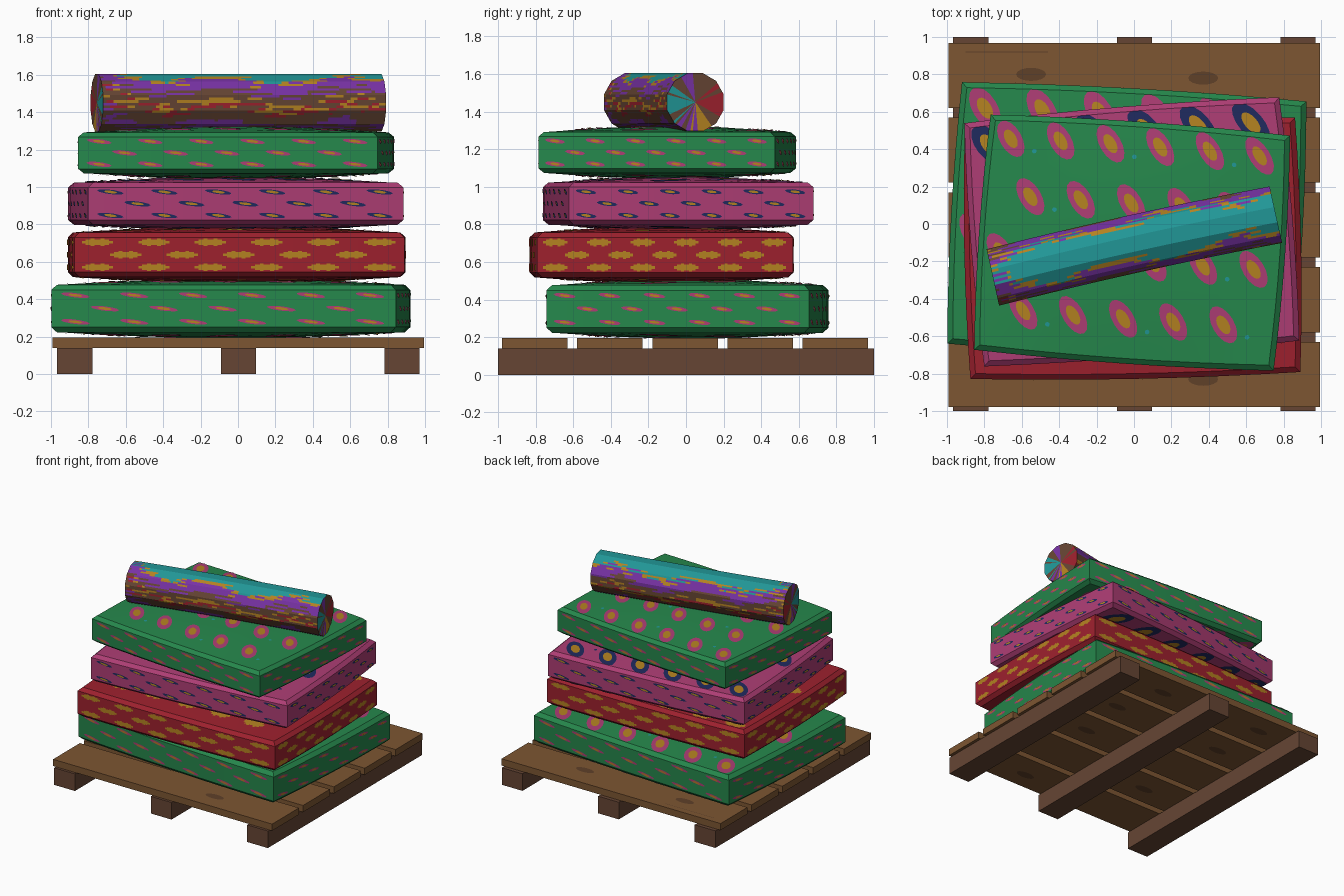
import bpy, math
from math import sin, cos, pi, radians
from mathutils import Vector, Matrix

if "Cube" in bpy.data.objects:
    bpy.data.objects.remove(bpy.data.objects["Cube"])

COLOURS = {
    "green": (.019, .245, .072), "pink": (.42, .047, .175), "red": (.34, .015, .027),
    "gold": (.456, .223, .015), "navy": (.014, .023, .112), "teal": (.015, .305, .305),
    "purple": (.188, .032, .376), "plank_brown": (.205, .093, .032),
    "dark_brown": (.133, .06, .034), "knot_brown": (.115, .052, .022)}
MATS = {}
for n, c in COLOURS.items():
    MATS[n] = bpy.data.materials.new(n)
    MATS[n].diffuse_color = (*c, 1)


class Builder:
    """Collects coloured faces and turns them into one object."""
    def __init__(self):
        self.v, self.f, self.m, self.names = [], [], [], []

    def face(self, pts, colour):
        if colour not in self.names:
            self.names.append(colour)
        i = len(self.v)
        self.v += [tuple(p) for p in pts]
        self.f.append(list(range(i, i + len(pts))))
        self.m.append(self.names.index(colour))

    def finish(self, name, matrix=Matrix(), smooth=None):
        me = bpy.data.meshes.new(name)
        me.from_pydata(self.v, [], self.f)
        for n in self.names:
            me.materials.append(MATS[n])
        for p, m in zip(me.polygons, self.m):
            p.material_index = m
        ob = bpy.data.objects.new(name, me)
        bpy.context.collection.objects.link(ob)
        ob.matrix_world = matrix
        if smooth:
            import bmesh
            bm = bmesh.new()
            bm.from_mesh(me)
            bmesh.ops.remove_doubles(bm, verts=bm.verts, dist=1e-5)
            bm.to_mesh(me)
            bm.free()
            bpy.ops.object.select_all(action='DESELECT')
            ob.select_set(True)
            bpy.context.view_layer.objects.active = ob
            bpy.ops.object.shade_smooth_by_angle(angle=radians(smooth))
        return ob


def box(name, x0, x1, y0, y1, z0, z1, colour):
    bpy.ops.mesh.primitive_cube_add(size=1, location=((x0+x1)/2, (y0+y1)/2, (z0+z1)/2))
    ob = bpy.context.object
    ob.name = name
    ob.scale = (x1-x0, y1-y0, z1-z0)
    ob.data.materials.append(MATS[colour])


def ellipse(a, b, tilt=0, n=16):
    t = radians(tilt)
    return [(a*cos(q)*cos(t) - b*sin(q)*sin(t), a*cos(q)*sin(t) + b*sin(q)*cos(t))
            for q in (2*pi*i/n for i in range(n))]


# Pallet: three runners and five planks with knots
for i, x in enumerate((-.873, .003, .877)):
    box(f"pallet_runner_{i+1}", x-.094, x+.094, -1, 1, 0, .14, "dark_brown")
for i in range(5):
    y = -.805 + i*.4
    box(f"pallet_plank_{i+1}", -.992, .995, y-.174, y+.174, .14, .195, "plank_brown")
knots = Builder()
for x, y in ((.37, .78), (.37, -.83), (-.45, -.42), (.45, -.02), (-.5, .38), (-.55, .8), (.5, .4)):
    for z, s in ((.197, 1), (.138, -1)):
        knots.face([(x+p, y+s*q, z) for p, q in ellipse(.08, .035)], "knot_brown")
knots.face([(-.9, .918, .197), (-.46, .918, .197), (-.46, .923, .197), (-.9, .923, .197)], "knot_brown")
knots.finish("pallet_knots")

# Woven medallion outline with stepped ends (unit size)
Q = [(1, .35), (.75, .35), (.75, .75), (.45, .75), (.45, 1), (.2, 1), (.2, .7)]
MEDAL = (Q + [(-x, y) for x, y in reversed(Q)] + [(-x, -y) for x, y in Q]
         + [(x, -y) for x, y in reversed(Q)])


def scaled(shape, a, b):
    return [(x*a, y*b) for x, y in shape]


def cushion(name, cx, cy, angle, w, d, z0, z1, base, motif):
    hx, hy, cz = w/2, d/2, (z0+z1)/2
    he = (z1-z0)/2 - .03
    inset, bow, N = .028, .018, 8

    def top(u, v, sgn, off=0):
        u, v = max(-1, min(1, u)), max(-1, min(1, v))
        return Vector((u*(hx-inset+bow*(1-v*v)), v*(hy-inset+bow*(1-u*u)),
                       sgn*(he + .03*(1-u*u)*(1-v*v) + off)))

    def side(k, s, z, ins=0, off=0):
        a, b = (hx, hy) if k % 2 == 0 else (hy, hx)
        s = max(-1, min(1, s))
        p = Vector((s*(a-ins), -(b-ins+bow*(1-s*s)+off), z))
        return Matrix.Rotation(k*pi/2, 3, 'Z') @ p

    # padded body
    body = Builder()
    g = [-1 + 2*i/N for i in range(N+1)]
    rings = [(-he, inset), (-he*.78, 0), (he*.78, 0), (he, inset)]
    for a, b in zip(g, g[1:]):
        for c, e in zip(g, g[1:]):
            quad = [(a, c), (b, c), (b, e), (a, e)]
            body.face([top(u, v, 1) for u, v in quad], base)
            body.face([top(u, v, -1) for u, v in reversed(quad)], base)
        for k in range(4):
            for (za, ia), (zb, ib) in zip(rings, rings[1:]):
                body.face([side(k, a, za, ia), side(k, b, za, ia),
                           side(k, b, zb, ib), side(k, a, zb, ib)], base)
    place = Matrix.Translation((cx, cy, cz)) @ Matrix.Rotation(radians(angle), 4, 'Z')
    body.finish(name, place, 25)

    # woven pattern as thin plates on a staggered lattice
    pat = Builder()

    def on_top(u, v, shape, colour, off):
        for sgn in (1, -1):
            pts = [top(u + x/hx, v + y/hy, sgn, off) for x, y in shape]
            pat.face(pts[::sgn], colour)

    def on_side(k, s, z, shape, colour, off):
        a = hx if k % 2 == 0 else hy
        pat.face([side(k, s + x/a, z + y, 0, off) for x, y in shape], colour)

    for r in range(4):
        v = .84 - r*.5
        for c in range(6):
            u = -.88 + .342*c + (.171 if r % 2 else 0)
            if u > .97:
                continue
            if motif == "medallion":
                on_top(u, max(-.93, min(.93, v*1.12)), scaled(MEDAL, .085, .055), "gold", .003)
                continue
            f = hx/.8 * (1.12 if motif == "navy" else 1)
            on_top(u, v, ellipse(.115*f, .058*f, -55), motif, .003)
            on_top(u, v, ellipse(.058*f, .03*f, -55), "gold", .006)
            if c % 2 == 0:
                on_top(u+.17, v-.1, ellipse(.013, .013, 0, 8),
                       "teal" if base == "green" else "navy", .003)
    for k in range(4):
        for r in range(3):
            for c in range(6):
                s = -.86 + .342*c + (.171 if r == 1 else 0)
                z = (r-1)*he*.56
                if s > .95:
                    continue
                a = hx if k % 2 == 0 else hy
                if motif == "medallion":
                    on_side(k, s, z, scaled(MEDAL, .095*a, .021), "gold", .003)
                else:
                    on_side(k, s, z, ellipse(.085*a, .012, -7, 10), motif, .003)
                    on_side(k, s, z, ellipse(.042*a, .007, -7, 8), "gold", .006)
    pat.finish(name + "_pattern", place)


# Stack of four floor cushions
cushion("cushion_bottom_green", -.038, .008, -3.2, 1.845, 1.40, .193, .507, "green", "pink")
cushion("cushion_red", -.007, -.13, 1.2, 1.765, 1.36, .488, .787, "red", "medallion")
cushion("cushion_pink", -.012, -.042, 4.7, 1.69, 1.305, .768, 1.053, "pink", "navy")
cushion("cushion_top_green", -.01, -.1, -4, 1.605, 1.26, 1.043, 1.322, "green", "pink")

# Bolster roll: twelve flat sides, flame stripes by angle and length
SUB, LEN, L, R = 6, 80, 1.55, .16
BANDS = [(40, "teal"), (48, "gold"), (74, "purple"), (96, "dark_brown"), (104, "gold"),
         (112, "red"), (140, "dark_brown"), (158, "purple"), (999, "dark_brown")]
CAP = ["teal", "dark_brown", "purple", "dark_brown", "dark_brown", "red",
       "red", "dark_brown", "gold", "purple", "dark_brown", "teal"]


def tri(t):
    return abs((t % 1)*4 - 2) - 1


def roll_point(i, x):
    k, f = divmod(i, SUB)
    a, b = [Vector((-cos(q), sin(q))) for q in (radians(30*j + 15) for j in (k, k+1))]
    p = a.lerp(b, f/SUB) * R
    sag = .012*(1 - (2*x/L)**2)
    return Vector((x, p.x + sag, p.y))


def roll_colour(deg, x):
    d = abs((deg - 95 + 180) % 360 - 180)
    xs = x + .1*tri(deg/11) + .05*tri(deg/27)
    d += 15*tri(xs*1.4 + .2) + 7*tri(xs*3.7) + 70*max(0, -xs - .4)
    return next(c for lim, c in BANDS if d < lim)


roll = Builder()
n = 12*SUB
for i in range(n):
    deg = 15 + 30*(i+.5)/SUB
    for j in range(LEN):
        x0, x1 = -L/2 + L*j/LEN, -L/2 + L*(j+1)/LEN
        roll.face([roll_point(i, x0), roll_point(i+1, x0), roll_point(i+1, x1), roll_point(i, x1)],
                  roll_colour(deg, (x0+x1)/2))
    for e in (-1, 1):
        pts = [roll_point(i, e*L/2), roll_point(i+1, e*L/2), Vector((e*L/2, 0, 0))]
        roll.face(pts[::-e], CAP[int((deg + 14*tri(i/5)) // 30) % 12])
# outward winding for the barrel and caps
import bmesh
ob = roll.finish("bolster_roll", Matrix.Translation((.002, -.118, 1.45)) @ Matrix.Rotation(radians(12.5), 4, 'Z'))
bm = bmesh.new()
bm.from_mesh(ob.data)
bmesh.ops.remove_doubles(bm, verts=bm.verts, dist=1e-5)
bmesh.ops.recalc_face_normals(bm, faces=bm.faces)
bm.to_mesh(ob.data)
bm.free()

for m in bpy.data.materials:
    if m.users and not m.is_grease_pencil:
        m.use_nodes = True
        m.node_tree.nodes["Principled BSDF"].inputs["Base Color"].default_value = m.diffuse_color
